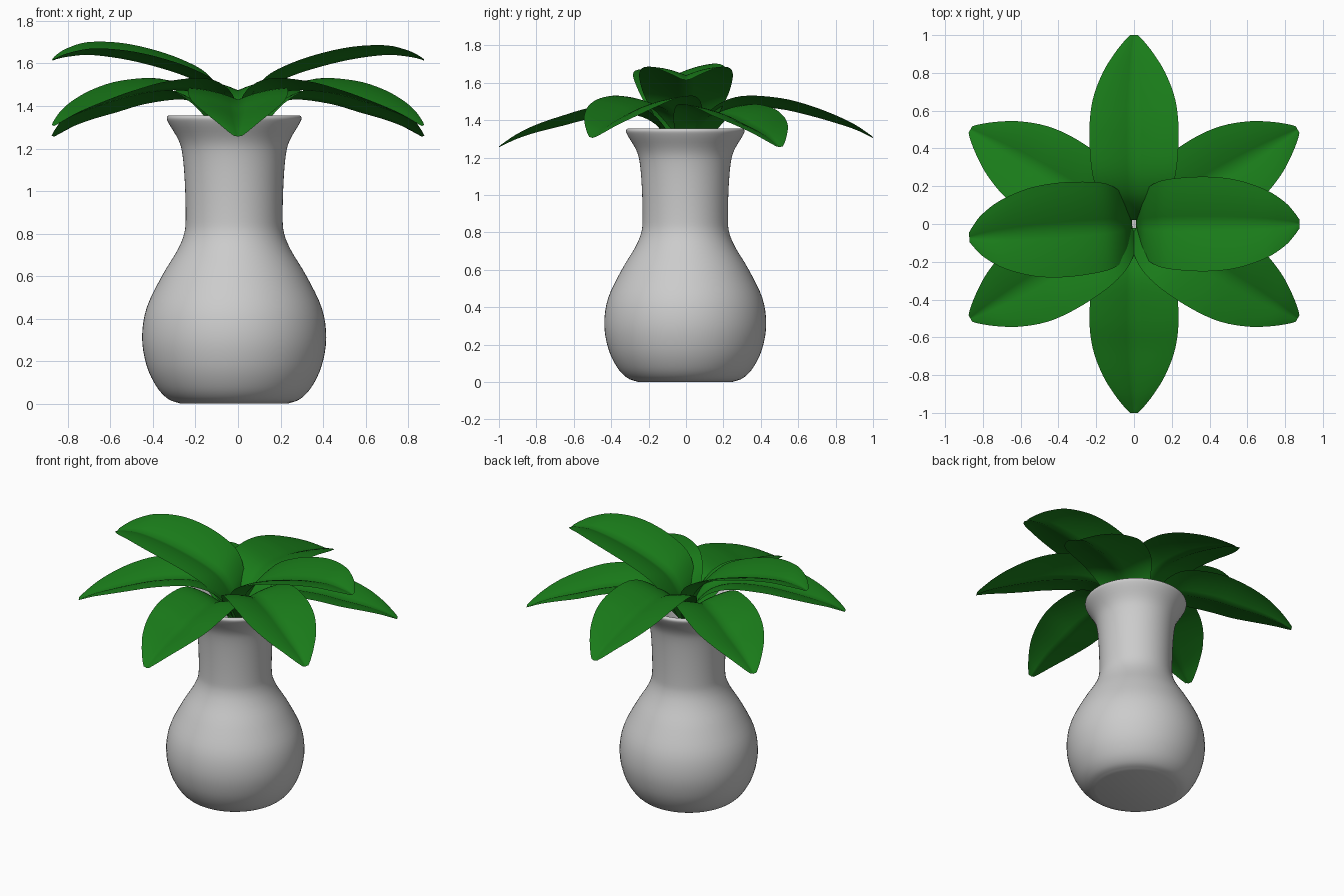
import bpy, bmesh
from math import radians, cos, sin, pi
from mathutils import Vector

if "Cube" in bpy.data.objects:
    bpy.data.objects.remove(bpy.data.objects["Cube"])


def smooth_path(pts, steps):
    """Catmull-Rom curve through the points."""
    p = [Vector(q) for q in pts]
    p = [p[0] * 2 - p[1]] + p + [p[-1] * 2 - p[-2]]
    out = []
    for i in range(1, len(p) - 2):
        a, b, c, d = p[i - 1:i + 3]
        for k in range(steps):
            t = k / steps
            out.append(0.5 * (2 * b + (c - a) * t + (2 * a - 5 * b + 4 * c - d) * t * t
                              + (3 * b - a - 3 * c + d) * t ** 3))
    out.append(p[-2])
    return out


def grid_object(name, rows, closed=False, caps=False, material=None):
    """Skin rows of points with quads, shaded smooth."""
    bm = bmesh.new()
    vs = [[bm.verts.new(q) for q in row] for row in rows]
    n = len(rows[0])
    for r0, r1 in zip(vs, vs[1:]):
        for j in range(n if closed else n - 1):
            k = (j + 1) % n
            bm.faces.new((r0[j], r0[k], r1[k], r1[j]))
    if caps:
        bm.faces.new(vs[0][::-1])
        bm.faces.new(vs[-1])
        bmesh.ops.recalc_face_normals(bm, faces=bm.faces)
    for f in bm.faces:
        f.smooth = True
    me = bpy.data.meshes.new(name)
    bm.to_mesh(me)
    bm.free()
    ob = bpy.data.objects.new(name, me)
    bpy.context.collection.objects.link(ob)
    if material:
        me.materials.append(material)
    return ob


# Vase: outer wall, rounded lip, inner wall
profile = [(.25, 0, 0), (.31, .022, 0), (.365, .08, 0), (.412, .18, 0), (.433, .31, 0),
           (.412, .45, 0), (.34, .6, 0), (.268, .72, 0), (.235, .8, 0), (.228, .88, 0),
           (.232, 1.04, 0), (.243, 1.17, 0), (.262, 1.24, 0), (.306, 1.315, 0),
           (.317, 1.343, 0), (.306, 1.355, 0), (.285, 1.343, 0), (.235, 1.24, 0),
           (.2, 1.04, 0), (.2, .83, 0), (.31, .6, 0), (.4, .31, 0), (.34, .1, 0), (.22, .04, 0)]
seg = 64
rings = [[(p.x * cos(2 * pi * k / seg), p.x * sin(2 * pi * k / seg), p.y) for k in range(seg)]
         for p in smooth_path(profile, 4)]
vase = grid_object("vase", rings, closed=True, caps=True)
vase.location = (-.018, -.004, 0)

green = bpy.data.materials.new("leaf_green")
green.diffuse_color = (.01, .2, .01, 1)
green.use_nodes = True
green.node_tree.nodes["Principled BSDF"].inputs["Base Color"].default_value = green.diffuse_color


# Leaves: spine points are (reach, height, half width); the blade folds up from the midrib
def leaf(name, spine, angle, roll=0.0):
    cols = 6
    rows = []
    for r, z, w in smooth_path(spine, 4):
        row = []
        for j in range(-cols, cols + 1):
            s = j / cols
            a = abs(s)
            lift = .25 * w * a * (1.75 - .75 * a)
            row.append((r, s * w, z + lift + roll * s * w))
        rows.append(row)
    ob = grid_object(name, [row[::-1] for row in rows], material=green)
    ob.data.flip_normals()
    if ob.data.polygons[len(ob.data.polygons) // 2].normal.z < 0:
        ob.data.flip_normals()
    ob.rotation_euler.z = radians(angle)


low = [(.02, 1.2, .05), (.09, 1.3, .12), (.18, 1.39, .18), (.3, 1.43, .22), (.5, 1.41, .236),
       (.66, 1.37, .218), (.8, 1.335, .166), (.9, 1.302, .105), (.97, 1.27, .05), (1, 1.255, .02)]
mid = [(.02, 1.24, .06), (.07, 1.34, .13), (.16, 1.43, .19), (.3, 1.473, .226), (.5, 1.46, .236),
       (.66, 1.425, .218), (.8, 1.385, .166), (.9, 1.352, .105), (.97, 1.32, .05), (1, 1.305, .02)]
top = [(.01, 1.2, .05), (.025, 1.3, .12), (.055, 1.39, .175), (.13, 1.48, .225), (.25, 1.54, .245),
       (.4, 1.588, .25), (.55, 1.622, .232), (.7, 1.64, .18), (.8, 1.632, .115), (.85, 1.622, .06),
       (.875, 1.613, .025)]

for k in range(3):
    leaf(f"low_leaf_{k + 1}", low, -90 + 120 * k)
    leaf(f"middle_leaf_{k + 1}", mid, -30 + 120 * k)
leaf("top_leaf_right", top, 0)
leaf("top_leaf_left", top, 184.7, roll=-.08)
